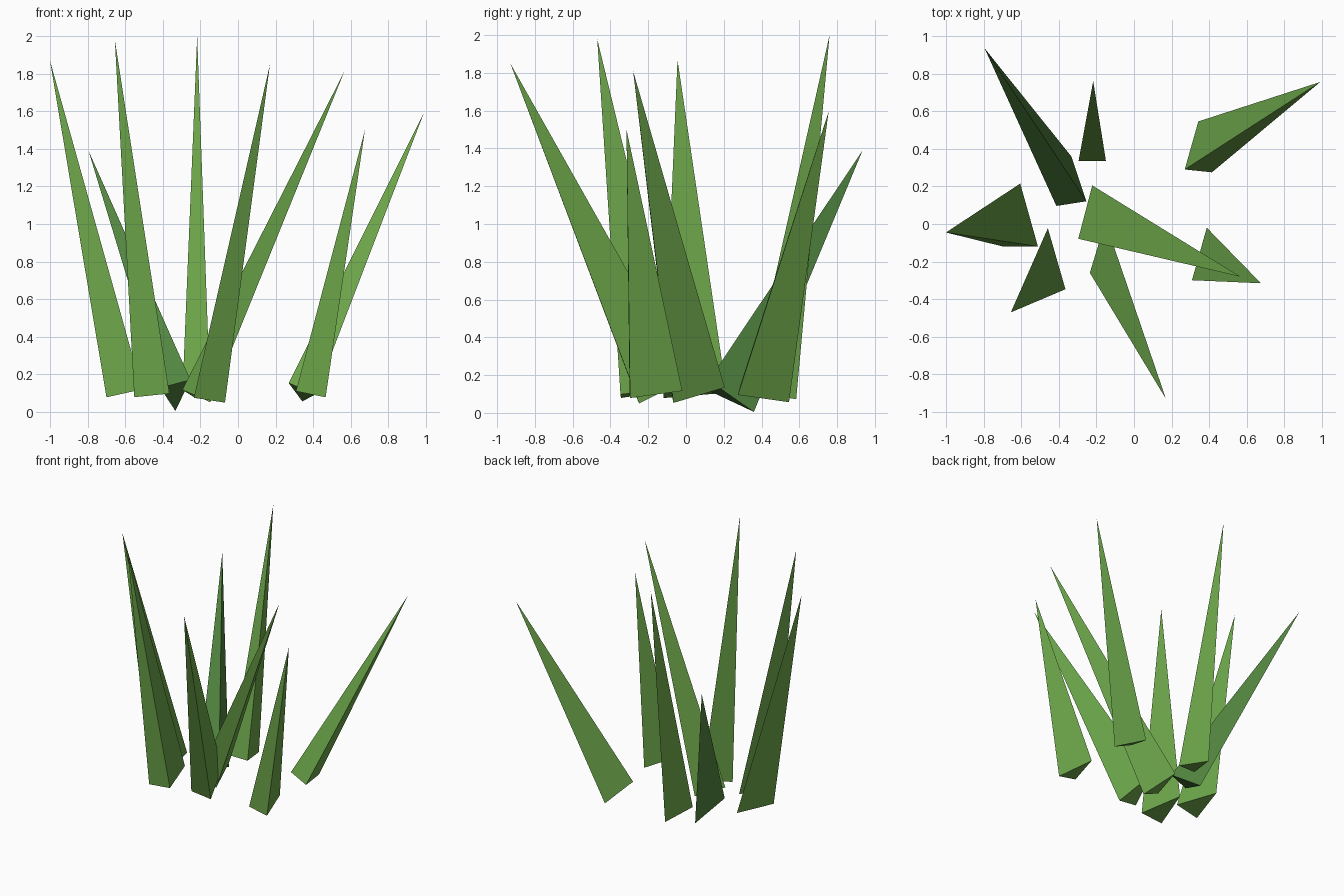
import bpy, bmesh
from mathutils import Vector

if "Cube" in bpy.data.objects:
    bpy.data.objects.remove(bpy.data.objects["Cube"])


def material(name, rgb):
    m = bpy.data.materials.new(name)
    m.diffuse_color = (*rgb, 1.0)
    m.use_nodes = True
    m.node_tree.nodes["Principled BSDF"].inputs["Base Color"].default_value = m.diffuse_color
    return m


leaf = material("leaf_green", (0.154, 0.388, 0.070))
deep = material("deep_green", (0.086, 0.240, 0.053))


def blade(name, base, tip, size, mat):
    """Three-sided spike, stretched front to back, leaning from base to tip."""
    base, tip = Vector(base), Vector(tip)
    axis = tip - base
    # long direction of the cross-section: in the y-z plane, square to the axis
    long = Vector((0, axis.z, -axis.y)).normalized() * size
    side = axis.cross(long).normalized() * size * 0.433
    bm = bmesh.new()
    pts = (base + long, base - long / 2 + side, base - long / 2 - side)
    ring = [bm.verts.new(p) for p in pts]
    top = bm.verts.new(tip)
    bm.faces.new(ring)
    for i in range(3):
        bm.faces.new((ring[i], ring[(i + 1) % 3], top))
    bmesh.ops.recalc_face_normals(bm, faces=bm.faces)
    mesh = bpy.data.meshes.new(name)
    bm.to_mesh(mesh)
    bm.free()
    mesh.materials.append(mat)
    obj = bpy.data.objects.new(name, mesh)
    bpy.context.collection.objects.link(obj)


# Grass blades: base x, base y, tip, cross-section size, colour
blades = [
    (-0.333, 0.192, (-0.795, 0.935, 1.39), 0.193, deep),
    (-0.222, 0.418, (-0.217, 0.76, 2.0), 0.168, leaf),
    (0.342, 0.37, (0.99, 0.755, 1.595), 0.181, leaf),
    (-0.605, -0.008, (-1.0, -0.045, 1.87), 0.223, leaf),
    (-0.458, -0.238, (-0.655, -0.47, 1.98), 0.217, leaf),
    (-0.222, 0.02, (0.565, -0.28, 1.81), 0.188, leaf),
    (0.387, -0.205, (0.675, -0.315, 1.5), 0.186, leaf),
    (-0.152, -0.165, (0.17, -0.93, 1.85), 0.194, leaf),
]
for n, (x, y, tip, size, mat) in enumerate(blades, 1):
    blade(f"grass_blade_{n}", (x, y, 0.102), tip, size, mat)
